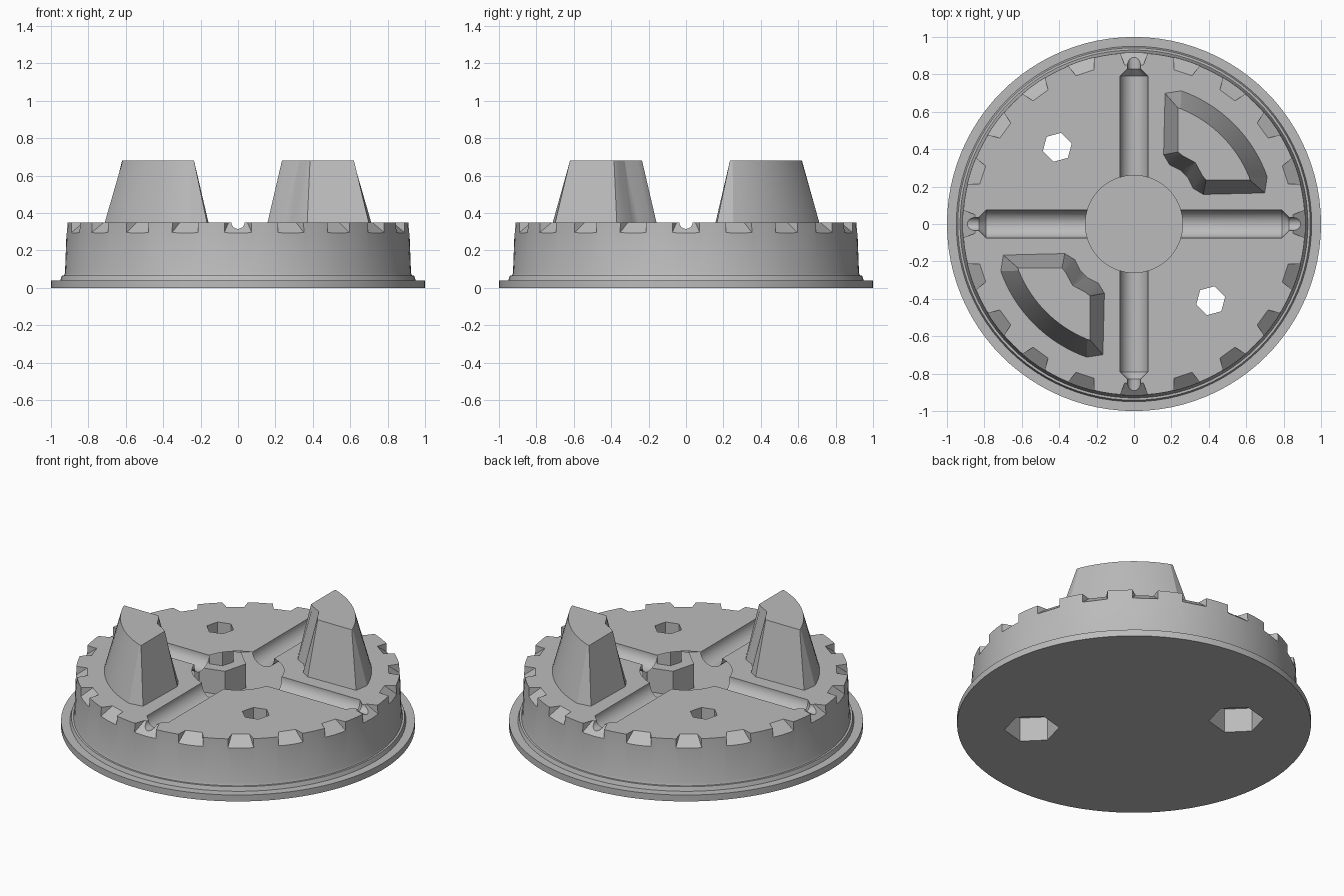
import bpy, bmesh
from math import pi, sin, cos, radians
from mathutils import Matrix

if "Cube" in bpy.data.objects:
    bpy.data.objects.remove(bpy.data.objects["Cube"], do_unlink=True)

grey = bpy.data.materials.new("plain grey")
grey.use_nodes = True
grey.diffuse_color = (0.5, 0.5, 0.5, 1)
grey.node_tree.nodes["Principled BSDF"].inputs["Base Color"].default_value = (0.5, 0.5, 0.5, 1)


def circle(r, z, n, turn=0.0):
    return [(r * cos(turn + 2 * pi * i / n), r * sin(turn + 2 * pi * i / n), z) for i in range(n)]


def loft(bm, rings, matrix=Matrix()):
    """Closed skin through rings of equal point count, with flat caps."""
    loops = [[bm.verts.new(matrix @ Matrix.Translation(p).to_translation()) for p in ring] for ring in rings]
    n = len(loops[0])
    for a, b in zip(loops, loops[1:]):
        for i in range(n):
            j = (i + 1) % n
            bm.faces.new((a[i], a[j], b[j], b[i]))
    bm.faces.new(loops[0][::-1])
    bm.faces.new(loops[-1])


def make(name, solids):
    """Object holding one or more lofted solids, given as (rings, matrix)."""
    bm = bmesh.new()
    for rings, matrix in solids:
        loft(bm, rings, matrix)
    bmesh.ops.recalc_face_normals(bm, faces=bm.faces)
    mesh = bpy.data.meshes.new(name)
    bm.to_mesh(mesh)
    bm.free()
    mesh.materials.append(grey)
    ob = bpy.data.objects.new(name, mesh)
    bpy.context.collection.objects.link(ob)
    return ob


def activate(ob):
    bpy.ops.object.select_all(action='DESELECT')
    ob.select_set(True)
    bpy.context.view_layer.objects.active = ob


def cut(target, solids):
    cutter = make("cutter", solids)
    cutter.hide_render = True
    mod = target.modifiers.new("cut", 'BOOLEAN')
    mod.operation = 'DIFFERENCE'
    mod.solver = 'EXACT'
    mod.object = cutter
    activate(target)
    bpy.ops.object.modifier_apply(modifier=mod.name)
    bpy.data.objects.remove(cutter, do_unlink=True)


def spin(degrees):
    return Matrix.Rotation(radians(degrees), 4, 'Z')


TOP = 0.35

# Round base: flange, small step and slightly tapered drum
outline = [(1, 0), (1, 0.04), (0.95, 0.04), (0.942, 0.065), (0.93, 0.065),
           (0.925, 0.08), (0.915, TOP)]
base = make("base_disc", [([circle(r, z, 96) for r, z in outline], Matrix())])

# Round-bottomed cross channels with narrow ends
bar = [(-1, 0.035), (-0.83, 0.035), (-0.79, 0.075), (0.79, 0.075), (0.83, 0.035), (1, 0.035)]
bar_rings = [circle(r, t, 32, pi / 32) for t, r in bar]
lay_flat = Matrix.Translation((0, 0, TOP)) @ Matrix.Rotation(pi / 2, 4, 'Y')
for angle in (0, 90):
    cut(base, [(bar_rings, spin(angle) @ lay_flat)])

# Central round recess with a low cone on its floor
hub = [(0.004, 0.33), (0.26, 0.24), (0.26, 0.5)]
cut(base, [([circle(r, z, 64, pi / 64) for r, z in hub], Matrix())])

# Sloping notches round the upper rim
notch = [[(0.85, -0.05, a), (0.96, -0.09, b), (0.96, 0.09, b), (0.85, 0.05, a)]
         for a, b in ((TOP, 0.256), (0.45, 0.45))]
cut(base, [(notch, spin(18 * i)) for i in range(20)])

# Hexagonal holes with wider pockets underneath
hole = [(0.155, -0.1), (0.155, 0.15), (0.08, 0.15), (0.08, 0.5)]
hole_rings = [circle(r, z, 6) for r, z in hole]
cut(base, [(hole_rings, spin(a) @ Matrix.Translation((0.58, 0, 0))) for a in (135, -45)])


# Tapered pegs: quarter sectors with a hollow inner corner
def sector(half, radius, spread, z):
    arc = [(radius * cos(radians(45 + s)), radius * sin(radians(45 + s)), z)
           for s in (spread * (i / 8 - 1) for i in range(17))]
    mirrored = [(y, x, z) for x, y, _ in half]
    return [(x, y, z) for x, y, _ in mirrored[::-1]] [::-1][::-1] + arc + \
           [(x, y, z) for x, y in [(p[0], p[1]) for p in half]]


low_half = [(0.165, 0.70, 0), (0.157, 0.37, 0), (0.19, 0.315, 0), (0.25, 0.285, 0)]
high_half = [(0.235, 0.62, 0), (0.235, 0.385, 0), (0.26, 0.365, 0), (0.325, 0.33, 0)]
peg_rings = [sector(low_half, 0.757, 25.5, TOP - 0.005), sector(high_half, 0.665, 23, 0.68)]
pegs = [make(name, [(peg_rings, spin(a))]) for name, a in (("back_left_peg", 0), ("front_right_peg", 180))]

# Smooth curved walls, keep edges crisp
for ob in [base] + pegs:
    activate(ob)
    bpy.ops.object.shade_smooth_by_angle(angle=radians(25))
